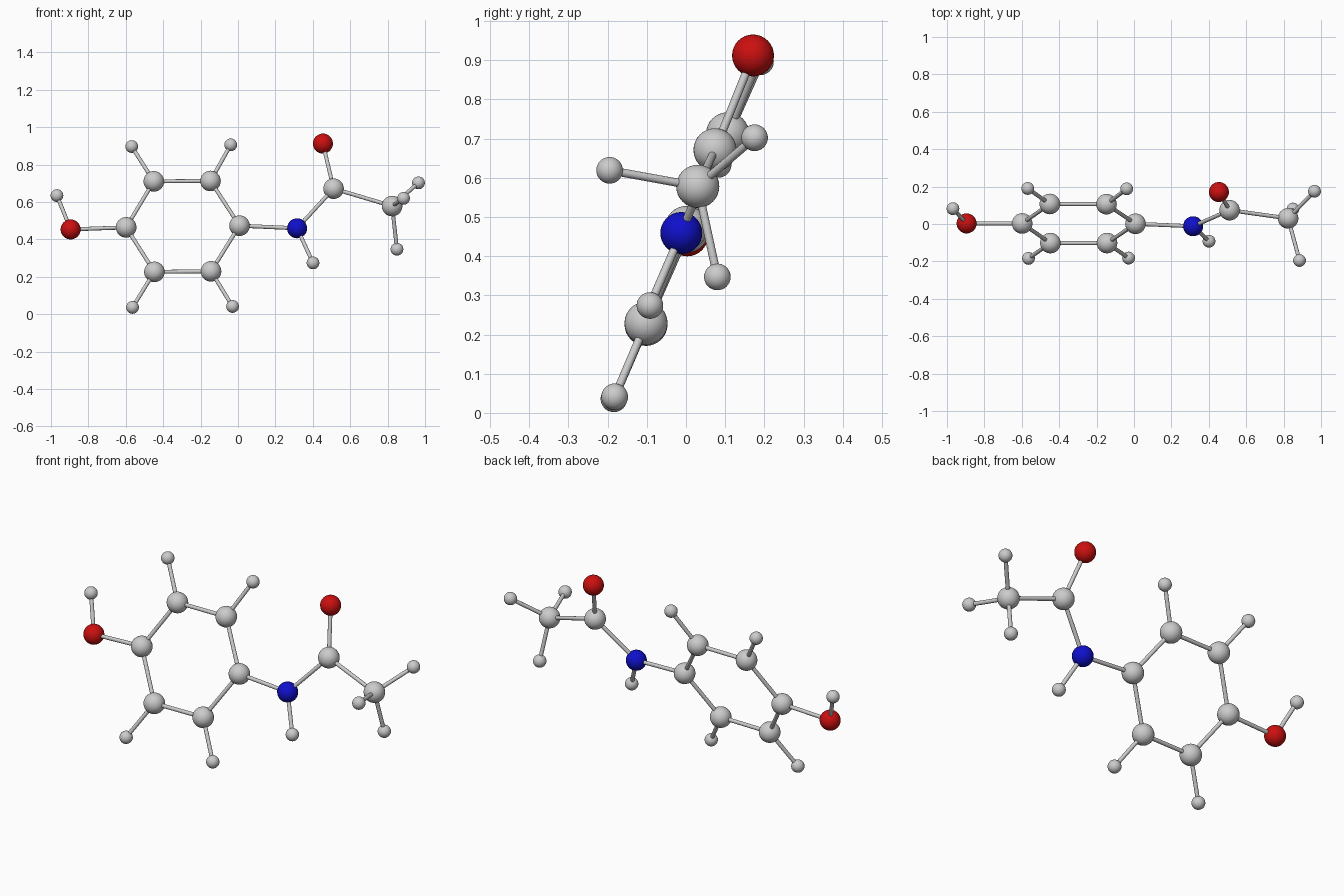
import bpy
from mathutils import Vector

if "Cube" in bpy.data.objects:
    bpy.data.objects.remove(bpy.data.objects["Cube"])


def material(name, rgb):
    m = bpy.data.materials.new(name)
    m.diffuse_color = (*rgb, 1)
    m.use_nodes = True
    m.node_tree.nodes["Principled BSDF"].inputs["Base Color"].default_value = m.diffuse_color
    return m


RED = material("red", (0.6, 0.005, 0.005))
BLUE = material("blue", (0.005, 0.005, 0.6))

# Kinds of atom: radius and material
KINDS = {
    "carbon": (0.055, None),
    "hydrogen": (0.034, None),
    "oxygen": (0.0535, RED),
    "nitrogen": (0.0535, BLUE),
}
BOND_RADIUS = 0.0105

# Atom name -> kind and centre
ATOMS = {
    # six-sided ring
    "ring_left": ("carbon", (-0.598, 0.003, 0.464)),
    "ring_top_left": ("carbon", (-0.45, 0.107, 0.710)),
    "ring_top_right": ("carbon", (-0.147, 0.106, 0.712)),
    "ring_right": ("carbon", (0.008, 0.001, 0.473)),
    "ring_low_right": ("carbon", (-0.144, -0.102, 0.229)),
    "ring_low_left": ("carbon", (-0.447, -0.102, 0.226)),
    # hydrogens on the ring
    "h_top_left": ("hydrogen", (-0.568, 0.190, 0.896)),
    "h_top_right": ("hydrogen", (-0.039, 0.188, 0.905)),
    "h_low_right": ("hydrogen", (-0.029, -0.182, 0.041)),
    "h_low_left": ("hydrogen", (-0.564, -0.184, 0.036)),
    # hydroxyl group
    "oxygen_left": ("oxygen", (-0.895, 0.003, 0.453)),
    "h_oxygen": ("hydrogen", (-0.968, 0.082, 0.634)),
    # amide arm
    "nitrogen": ("nitrogen", (0.316, -0.012, 0.459)),
    "h_nitrogen": ("hydrogen", (0.401, -0.092, 0.274)),
    "carbonyl": ("carbon", (0.511, 0.074, 0.671)),
    "oxygen_top": ("oxygen", (0.454, 0.171, 0.912)),
    # methyl end
    "methyl": ("carbon", (0.824, 0.030, 0.578)),
    "h_methyl_back": ("hydrogen", (0.965, 0.175, 0.702)),
    "h_methyl_front": ("hydrogen", (0.885, -0.195, 0.619)),
    "h_methyl_low": ("hydrogen", (0.850, 0.080, 0.347)),
}

RING = ["ring_left", "ring_top_left", "ring_top_right",
        "ring_right", "ring_low_right", "ring_low_left"]
BONDS = list(zip(RING, RING[1:] + RING[:1])) + [
    ("ring_top_left", "h_top_left"), ("ring_top_right", "h_top_right"),
    ("ring_low_right", "h_low_right"), ("ring_low_left", "h_low_left"),
    ("ring_left", "oxygen_left"), ("oxygen_left", "h_oxygen"),
    ("ring_right", "nitrogen"), ("nitrogen", "h_nitrogen"),
    ("nitrogen", "carbonyl"), ("carbonyl", "oxygen_top"),
    ("carbonyl", "methyl"), ("methyl", "h_methyl_back"),
    ("methyl", "h_methyl_front"), ("methyl", "h_methyl_low"),
]


def add_atom(name, kind, centre):
    radius, mat = KINDS[kind]
    bpy.ops.mesh.primitive_uv_sphere_add(
        segments=32, ring_count=16, radius=radius, location=centre)
    ob = bpy.context.object
    ob.name = "atom_" + name
    bpy.ops.object.shade_smooth()
    if mat:
        ob.data.materials.append(mat)


def add_bond(a, b):
    p, q = Vector(ATOMS[a][1]), Vector(ATOMS[b][1])
    d = q - p
    bpy.ops.mesh.primitive_cylinder_add(
        vertices=16, radius=BOND_RADIUS, depth=d.length,
        location=(p + q) / 2, rotation=d.to_track_quat("Z", "Y").to_euler())
    bpy.context.object.name = f"bond_{a}_{b}"
    bpy.ops.object.shade_smooth_by_angle()


for name, (kind, centre) in ATOMS.items():
    add_atom(name, kind, centre)
for a, b in BONDS:
    add_bond(a, b)
